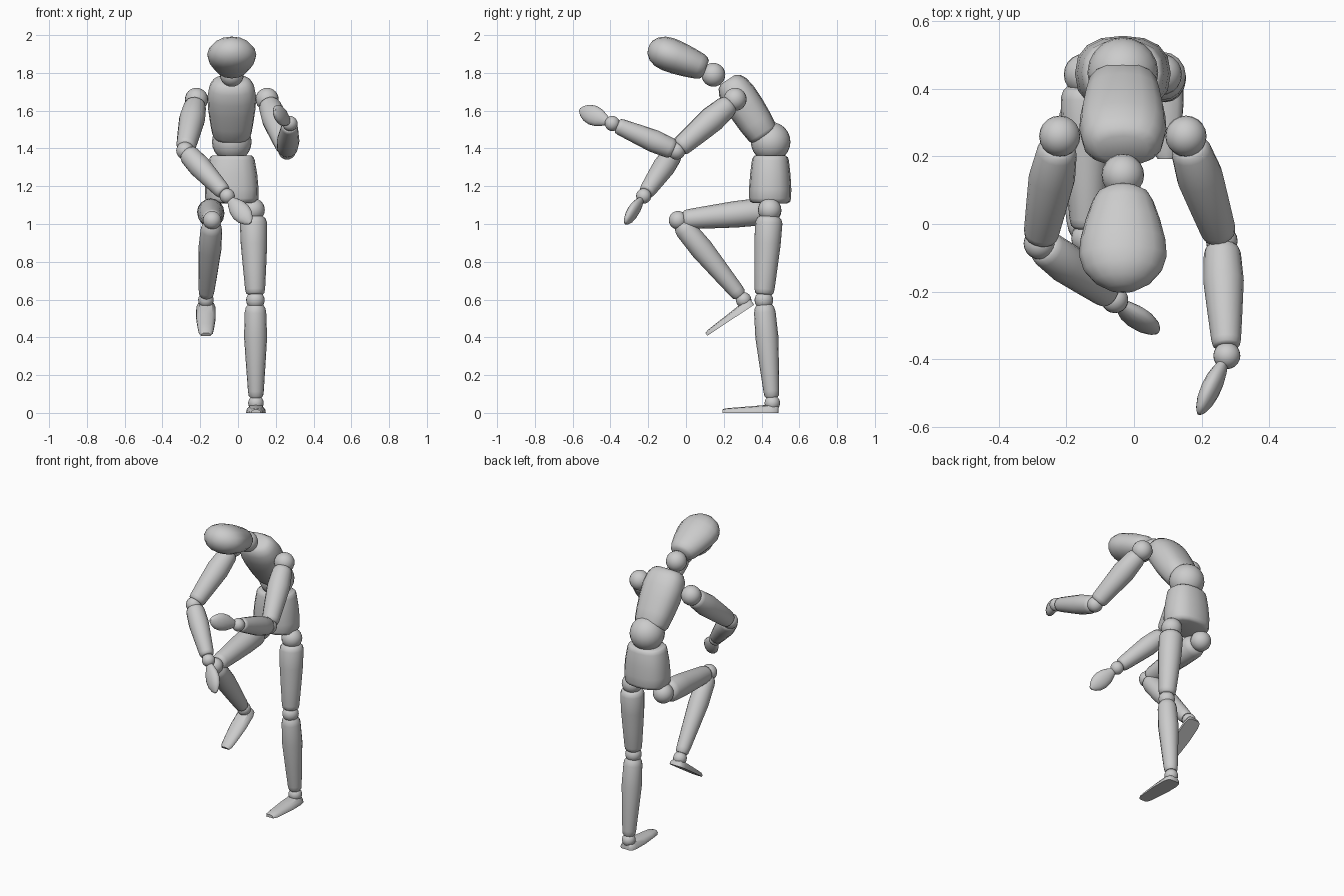
import bpy, bmesh, math
from mathutils import Vector, Matrix

if "Cube" in bpy.data.objects:
    bpy.data.objects.remove(bpy.data.objects["Cube"])

CX = -0.033  # body mid-plane


def finish(bm, name, angle=50):
    bmesh.ops.recalc_face_normals(bm, faces=bm.faces)
    me = bpy.data.meshes.new(name)
    bm.to_mesh(me)
    bm.free()
    ob = bpy.data.objects.new(name, me)
    bpy.context.collection.objects.link(ob)
    bpy.ops.object.select_all(action='DESELECT')
    ob.select_set(True)
    bpy.context.view_layer.objects.active = ob
    bpy.ops.object.shade_smooth_by_angle(angle=math.radians(angle))
    return ob


def skin(bm, rings):
    """Bridge vertex rings and cap both ends."""
    n = len(rings[0])
    for a, b in zip(rings, rings[1:]):
        for i in range(n):
            j = (i + 1) % n
            bm.faces.new((a[i], a[j], b[j], b[i]))
    bm.faces.new(rings[0])
    bm.faces.new(rings[-1])


def loft(name, a, b, profile, wide=(1, 0, 0), n=16, power=2.0):
    """Sweep (t, half width, half depth) sections from a to b."""
    a, b = Vector(a), Vector(b)
    d = (b - a).normalized()
    u = Vector(wide)
    u = (u - d * u.dot(d)).normalized()
    v = d.cross(u)
    bm = bmesh.new()
    rings = []
    for t, w, h in profile:
        ring = []
        for i in range(n):
            k = 2 * math.pi * i / n
            c, s = math.cos(k), math.sin(k)
            x = math.copysign(abs(c) ** (2 / power), c) * w
            y = math.copysign(abs(s) ** (2 / power), s) * h
            ring.append(bm.verts.new(a.lerp(b, t) + u * x + v * y))
        rings.append(ring)
    skin(bm, rings)
    return finish(bm, name)


def ball(name, p, r):
    bm = bmesh.new()
    bmesh.ops.create_uvsphere(bm, u_segments=20, v_segments=12, radius=r,
                              matrix=Matrix.Translation(p))
    return finish(bm, name)


def limb(name, a, b, gap_a, gap_b, r0, r1, r2):
    """Tapered wooden segment between two joints."""
    a, b = Vector(a), Vector(b)
    d = (b - a).normalized()
    prof = [(0, r0 * .72), (.03, r0 * .9), (.08, r0), (.35, r1),
            (.65, (r1 + r2) / 2), (.93, r2), (.98, r2 * .92), (1, r2 * .75)]
    return loft(name, a + d * gap_a, b - d * gap_b, [(t, r, r) for t, r in prof])


def foot(name, ankle, pitch):
    bm = bmesh.new()
    rings = []
    for y, w, h in [(.032, .03, .036), (.022, .043, .042), (-.01, .051, .044), (-.1, .052, .036),
                    (-.19, .044, .029), (-.245, .037, .024), (-.265, .025, .018)]:
        pts = [(-w, 0), (w, 0), (w * .97, h * .4), (w * .65, h * .88), (0, h),
               (-w * .65, h * .88), (-w * .97, h * .4)]
        rings.append([bm.verts.new((x, y, z - .052)) for x, z in pts])
    skin(bm, rings)
    bm.transform(Matrix.Translation(ankle) @ Matrix.Rotation(pitch, 4, 'X'))
    return finish(bm, name, 40)


def hand(name, wrist, tip, wide):
    prof = [(.12, .018, .014), (.25, .033, .022), (.42, .048, .028), (.6, .053, .029),
            (.78, .046, .025), (.92, .029, .016), (1, .01, .006)]
    return loft(name, wrist, tip, prof, wide)


# Head, neck and torso
loft("head", (CX, .105, 1.822), (CX, -.197, 1.938),
     [(0, .05, .045), (.04, .075, .06), (.12, .09, .07), (.3, .11, .08), (.5, .126, .088),
      (.66, .13, .09), (.8, .116, .083), (.91, .085, .064), (.98, .045, .036), (1, .015, .012)])
ball("neck", (CX, .145, 1.79), .063)
loft("chest", (CX, .222, 1.765), (CX, .418, 1.462),
     [(0, .075, .045), (.04, .1, .068), (.13, .119, .086), (.3, .129, .096), (.5, .126, .097),
      (.75, .115, .092), (.93, .105, .084), (.98, .095, .075), (1, .08, .06)], power=2.4)
ball("waist", (CX, .448, 1.435), .105)
loft("pelvis", (CX, .447, 1.362), (CX, .445, 1.11),
     [(0, .105, .082), (.03, .115, .092), (.1, .122, .098), (.4, .135, .107), (.7, .142, .112),
      (.9, .141, .111), (.97, .132, .106), (1, .115, .09)], power=2.4)

# Legs: hip, knee, ankle positions, foot pitch
legs = {
    "standing": ((.08, .443, 1.075), (.092, .412, .597), (.095, .457, .052), 0),
    "raised": ((-.146, .443, 1.07), (-.137, -.042, 1.02), (-.17, .305, .598), math.radians(33.5)),
}
for side, (hip, knee, ankle, pitch) in legs.items():
    ball(side + "_hip", hip, .062)
    ball(side + "_knee", knee, .049)
    ball(side + "_ankle", ankle, .041)
    limb(side + "_thigh", hip, knee, .035, .03, .072, .07, .053)
    limb(side + "_shin", knee, ankle, .025, .03, .057, .061, .042)
    foot(side + "_foot", ankle, pitch)

# Arms: shoulder, elbow, wrist, fingertip, hand width direction
arms = {
    "raised": ((.154, .26, 1.66), (.26, -.05, 1.388), (.275, -.39, 1.532),
               (.192, -.562, 1.605), (0, .4, .92)),
    "lowered": ((-.22, .26, 1.66), (-.28, -.058, 1.388), (-.057, -.224, 1.148),
                (.065, -.322, 1.005), (.75, 0, .66)),
}
for side, (shoulder, elbow, wrist, tip, wide) in arms.items():
    ball(side + "_shoulder", shoulder, .061)
    ball(side + "_elbow", elbow, .047)
    ball(side + "_wrist", wrist, .04)
    limb(side + "_upper_arm", shoulder, elbow, .035, .022, .06, .069, .053)
    limb(side + "_forearm", elbow, wrist, .015, .028, .055, .06, .044)
    hand(side + "_hand", wrist, tip, wide)
